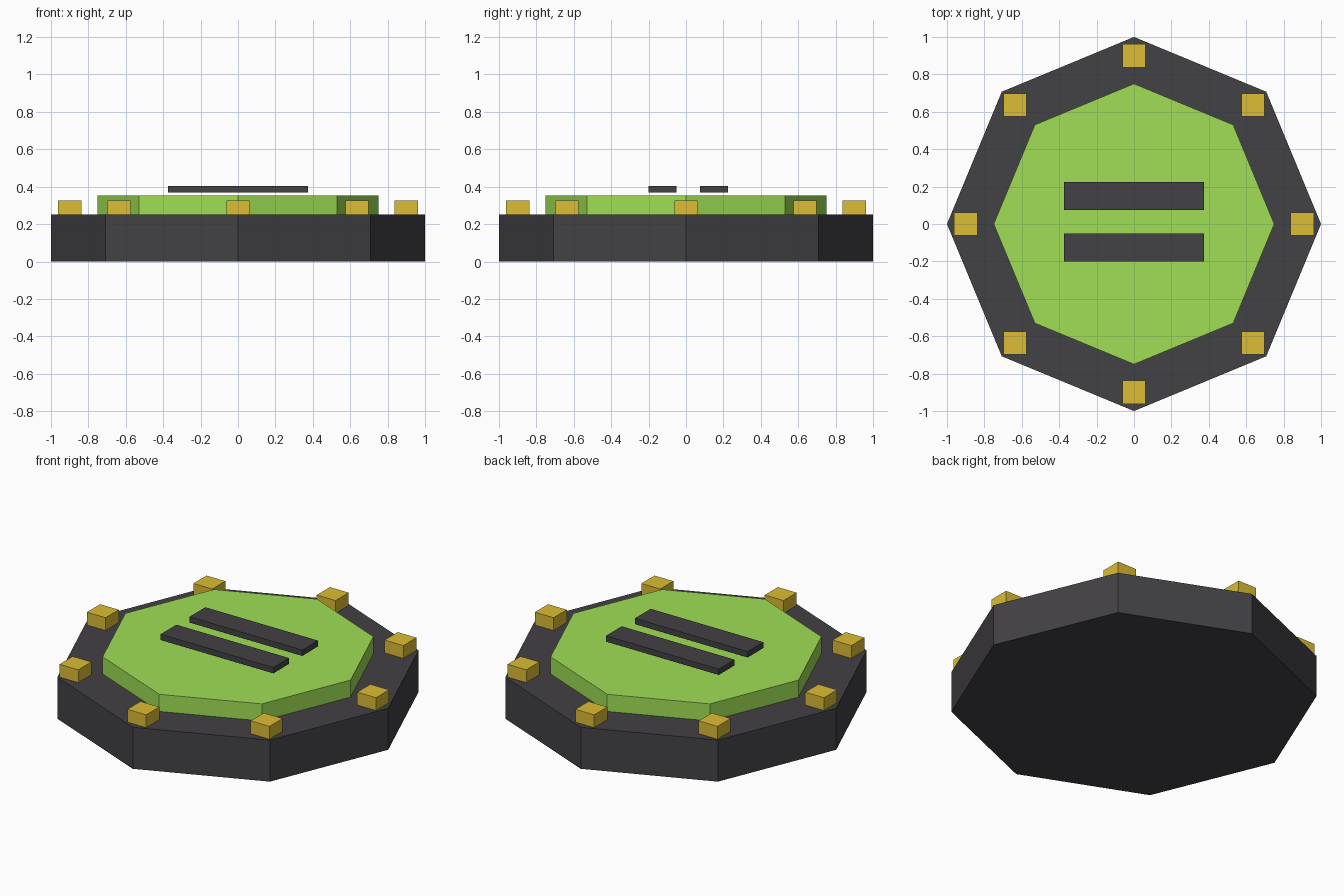
import bpy
from math import cos, sin, pi

if "Cube" in bpy.data.objects:
    bpy.data.objects.remove(bpy.data.objects["Cube"])


def material(name, color):
    mat = bpy.data.materials.new(name)
    mat.diffuse_color = (*color, 1)
    mat.use_nodes = True
    mat.node_tree.nodes["Principled BSDF"].inputs["Base Color"].default_value = mat.diffuse_color
    return mat


DARK = material("dark_grey", (0.055, 0.052, 0.058))
GREEN = material("green", (0.35, 0.74, 0.09))
GOLD = material("gold", (0.72, 0.51, 0.035))


def octagon(name, radius, z0, z1, mat):
    # corners lie on the x and y axes
    bpy.ops.mesh.primitive_cylinder_add(vertices=8, radius=radius, depth=z1 - z0,
                                        location=(0, 0, (z0 + z1) / 2))
    obj = bpy.context.object
    obj.name = name
    obj.data.materials.append(mat)


def box(name, center, size, mat):
    bpy.ops.mesh.primitive_cube_add(size=1, location=center)
    obj = bpy.context.object
    obj.name = name
    obj.scale = size
    bpy.ops.object.transform_apply(location=False, rotation=False, scale=True)
    obj.data.materials.append(mat)


# Base and raised pad
octagon("base", 1.0, 0.0, 0.25, DARK)
octagon("pad", 0.75, 0.25, 0.353, GREEN)

# Two bars hovering just above the pad
for name, y in (("front_bar", -0.125), ("back_bar", 0.15)):
    box(name, (0, y, 0.3865), (0.75, 0.15, 0.035), DARK)

# Studs near each corner of the base
for i in range(8):
    a = i * pi / 4
    box(f"stud_{i + 1}", (0.9 * cos(a), 0.9 * sin(a), 0.2885), (0.125, 0.125, 0.077), GOLD)
